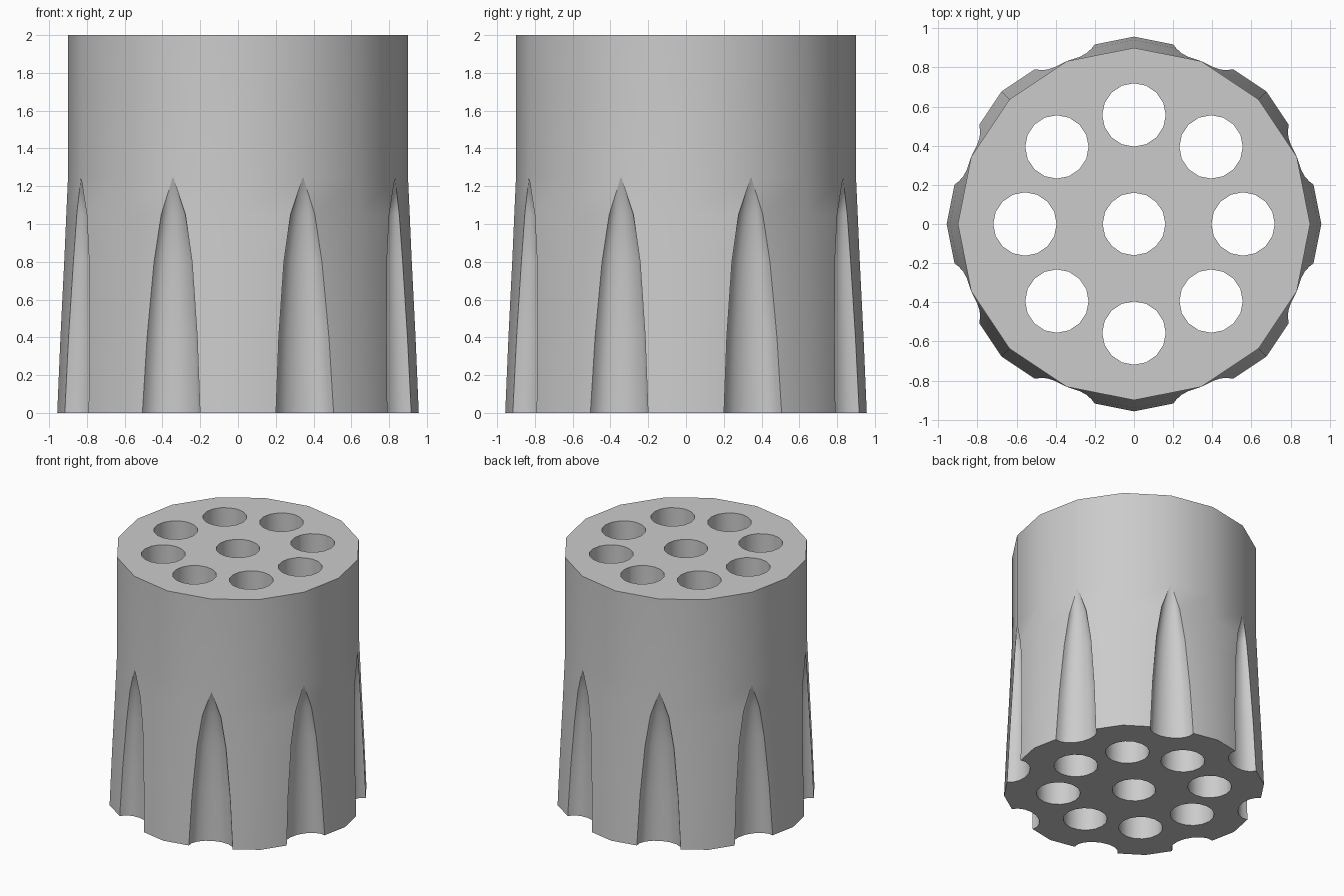
import bpy, bmesh, math
from mathutils import Matrix

if "Cube" in bpy.data.objects:
    bpy.data.objects.remove(bpy.data.objects["Cube"])

SIDES = 8      # chambers and flutes
ARC = 8        # segments across one flute
# ring: height, outer radius, flute size factor
RINGS = [(0, .957, 1), (.4, .94, .87), (.8, .92, .66), (1.05, .909, .42), (1.25, .9, 0), (2, .9, 0)]


def ring_points(r, f):
    """16-sided outline with a scooped flute on every second corner."""
    w, depth = .165 * f, .115 * f
    pts = []
    for k in range(SIDES):
        a = math.tau * k / SIDES
        pts.append((r * math.cos(a), r * math.sin(a)))
        b = a + math.pi / SIDES
        for i in range(ARC + 1):
            t = math.pi * i / ARC
            s = -w * math.cos(t)
            q = r - w * math.tan(math.pi / 16) - depth * math.sin(t)
            pts.append((q * math.cos(b) - s * math.sin(b), q * math.sin(b) + s * math.cos(b)))
    return pts


def make_object(name, bm):
    bmesh.ops.recalc_face_normals(bm, faces=bm.faces)
    mesh = bpy.data.meshes.new(name)
    bm.to_mesh(mesh)
    bm.free()
    ob = bpy.data.objects.new(name, mesh)
    bpy.context.collection.objects.link(ob)
    return ob


# Fluted drum body
bm = bmesh.new()
rings = [[bm.verts.new((x, y, z)) for x, y in ring_points(r, f)] for z, r, f in RINGS]
n = len(rings[0])
for lo, hi in zip(rings, rings[1:]):
    for i in range(n):
        j = (i + 1) % n
        bm.faces.new((lo[i], lo[j], hi[j], hi[i]))
bm.faces.new(rings[0][::-1])
bm.faces.new(rings[-1])
bmesh.ops.remove_doubles(bm, verts=bm.verts, dist=.0005)
drum = make_object("fluted_drum", bm)

# Through holes: one in the centre and a circle of eight
bm = bmesh.new()
centres = [(0, 0, .16)] + [(.557 * math.cos(math.tau * k / SIDES), .557 * math.sin(math.tau * k / SIDES), .162)
                           for k in range(SIDES)]
for x, y, r in centres:
    bmesh.ops.create_cone(bm, cap_ends=True, segments=16, radius1=r, radius2=r, depth=3,
                          matrix=Matrix.Translation((x, y, 1)))
cutter = make_object("hole_cutter", bm)
cutter.hide_render = True

mod = drum.modifiers.new("holes", 'BOOLEAN')
mod.operation = 'DIFFERENCE'
mod.solver = 'EXACT'
mod.object = cutter
bpy.context.view_layer.objects.active = drum
drum.select_set(True)
bpy.ops.object.modifier_apply(modifier=mod.name)
bpy.data.objects.remove(cutter)
bpy.ops.object.shade_smooth_by_angle(angle=math.radians(32))
